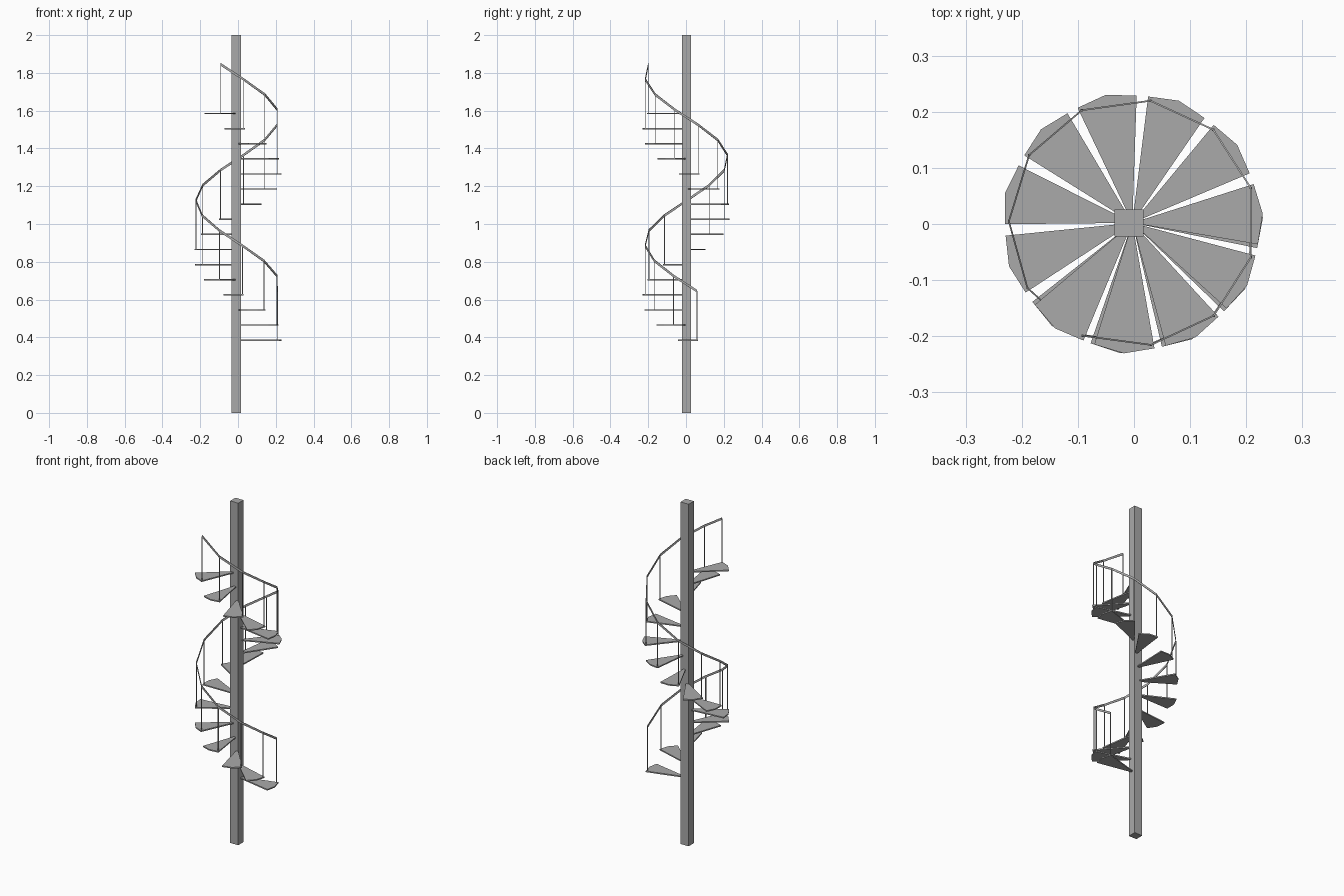
import bpy
import bmesh
from math import radians, cos, sin
from mathutils import Vector, Matrix

cube = bpy.data.objects.get("Cube")
if cube:
    bpy.data.objects.remove(cube, do_unlink=True)

STEPS = 16
TURN = radians(-32.57)      # clockwise climb
RISE = 0.08
FIRST_Z = 0.385
START = radians(2.3)
HALF = radians(13.7)        # half width of a tread
AXIS = Vector((-0.003, 0.002, 0))
RAIL_HEIGHT = 0.26

grey = bpy.data.materials.new("grey metal")
grey.use_nodes = True
colour = (0.4, 0.4, 0.4, 1)
grey.diffuse_color = colour
grey.node_tree.nodes["Principled BSDF"].inputs["Base Color"].default_value = colour


def finish(name, bm):
    bmesh.ops.recalc_face_normals(bm, faces=bm.faces)
    mesh = bpy.data.meshes.new(name)
    bm.to_mesh(mesh)
    bm.free()
    mesh.materials.append(grey)
    obj = bpy.data.objects.new(name, mesh)
    bpy.context.collection.objects.link(obj)
    return obj


def box(name, size, centre):
    bm = bmesh.new()
    place = Matrix.Translation(centre) @ Matrix.Diagonal((*size, 1))
    bmesh.ops.create_cube(bm, size=1, matrix=place)
    return finish(name, bm)


def polar(radius, angle, z):
    return AXIS + Vector((radius * cos(angle), radius * sin(angle), z))


def tread(name, angle, z, thickness=0.007):
    outline = [(0.02, -HALF), (0.227, -HALF), (0.233, 0), (0.227, HALF), (0.02, HALF)]
    bm = bmesh.new()
    face = bm.faces.new([bm.verts.new(polar(r, angle + a, z - thickness / 2))
                         for r, a in outline])
    top = bmesh.ops.extrude_face_region(bm, geom=[face])["geom"]
    bmesh.ops.translate(bm, vec=(0, 0, thickness),
                        verts=[v for v in top if isinstance(v, bmesh.types.BMVert)])
    return finish(name, bm)


def ribbon(name, points, width, height):
    # Thin upright strip swept through the points
    bm = bmesh.new()
    up = Vector((0, 0, height / 2))
    rings = []
    for p in points:
        out = (p - AXIS)
        out.z = 0
        out = out.normalized() * width / 2
        rings.append([bm.verts.new(p + o) for o in (out + up, out - up, -out - up, up - out)])
    for a, b in zip(rings, rings[1:]):
        for i in range(4):
            j = (i + 1) % 4
            bm.faces.new((a[i], a[j], b[j], b[i]))
    bm.faces.new(rings[0])
    bm.faces.new(rings[-1])
    return finish(name, bm)


# Central column
box("central_column", (0.052, 0.048, 2), (-0.009, 0.002, 1))

# Treads, each with a baluster at its leading outer corner
rail_points = []
for n in range(STEPS):
    angle = START + n * TURN
    z = FIRST_Z + n * RISE
    tread(f"tread_{n + 1}", angle, z)
    foot = polar(0.22, angle + radians(12.4), z)
    box(f"baluster_{n + 1}", (0.004, 0.004, RAIL_HEIGHT),
        foot + Vector((0, 0, RAIL_HEIGHT / 2)))
    rail_points.append(foot + Vector((0, 0, RAIL_HEIGHT)))

# Handrail
ribbon("handrail", rail_points, 0.003, 0.014)
